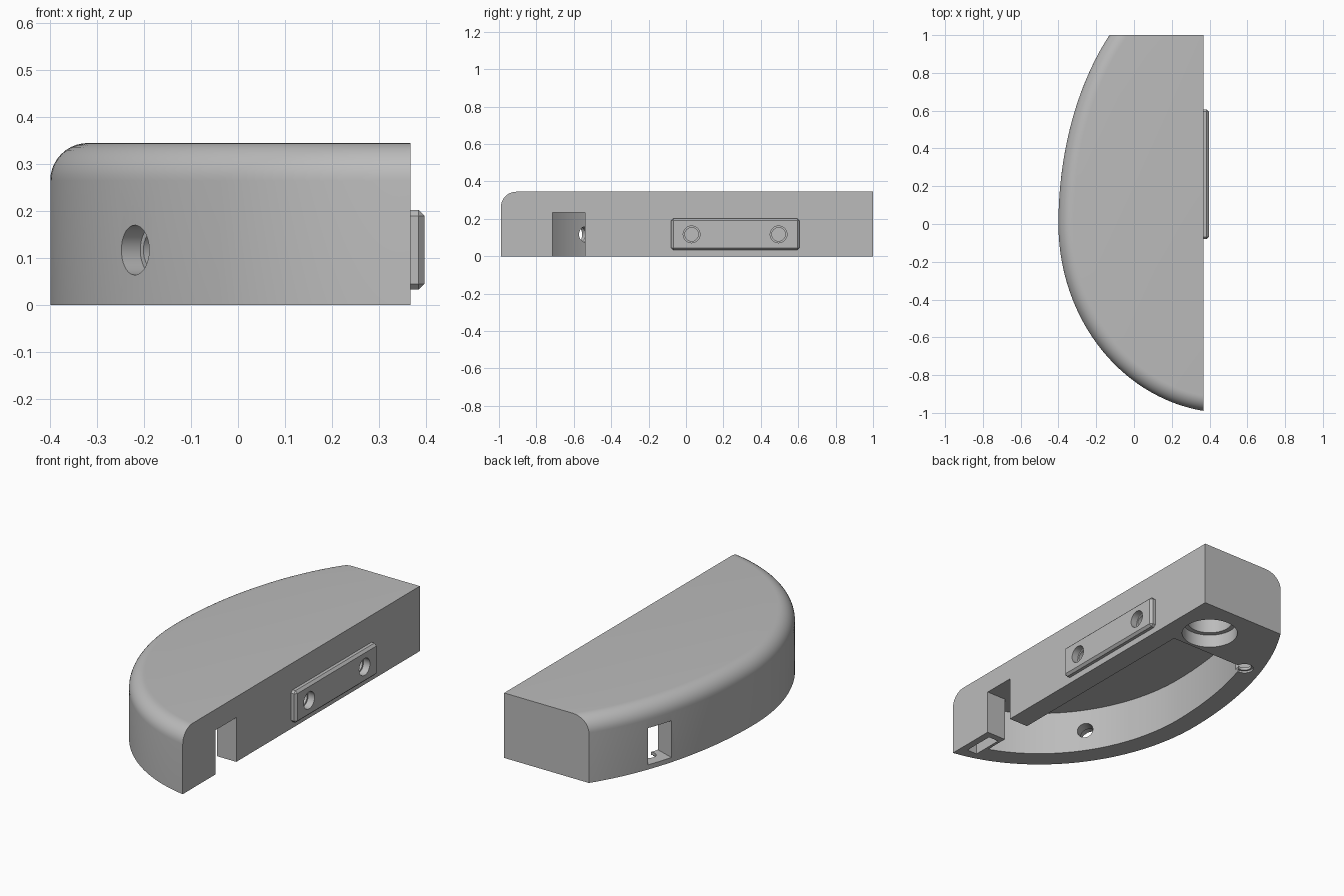
import bpy, bmesh, math
from mathutils import Vector

cube = bpy.data.objects.get("Cube")
if cube:
    bpy.data.objects.remove(cube, do_unlink=True)

FLAT_X, HEIGHT, FILLET = 0.368, 0.345, 0.08
WALL, CEILING = 0.11, 0.235

grey = bpy.data.materials.new("plain grey")
grey.use_nodes = True
grey.diffuse_color = (0.5, 0.5, 0.5, 1)
grey.node_tree.nodes["Principled BSDF"].inputs["Base Color"].default_value = (0.5, 0.5, 0.5, 1)


def finish(name, bm):
    bmesh.ops.recalc_face_normals(bm, faces=bm.faces)
    mesh = bpy.data.meshes.new(name)
    bm.to_mesh(mesh)
    bm.free()
    mesh.materials.append(grey)
    ob = bpy.data.objects.new(name, mesh)
    bpy.context.collection.objects.link(ob)
    return ob


def loft(name, rings):
    """Closed solid through equal-length rings of points."""
    bm = bmesh.new()
    loops = [[bm.verts.new(p) for p in ring] for ring in rings]
    n = len(loops[0])
    for a, b in zip(loops, loops[1:]):
        for i in range(n):
            j = (i + 1) % n
            bm.faces.new((a[i], a[j], b[j], b[i]))
    bm.faces.new(loops[0])
    bm.faces.new(loops[-1])
    return finish(name, bm)


def box(name, lo, hi):
    corners = [(lo[0], lo[1]), (hi[0], lo[1]), (hi[0], hi[1]), (lo[0], hi[1])]
    return loft(name, [[(x, y, z) for x, y in corners] for z in (lo[2], hi[2])])


def turned(name, origin, axis, profile, sides=40):
    """Round solid from (distance, radius) pairs along an axis."""
    axis = Vector(axis).normalized()
    u = axis.orthogonal().normalized()
    v = axis.cross(u)
    return loft(name, [[Vector(origin) + axis * d + r * (u * math.cos(t) + v * math.sin(t))
                        for t in (i * math.tau / sides for i in range(sides))]
                       for d, r in profile])


def combine(target, tool, operation="DIFFERENCE"):
    mod = target.modifiers.new("cut", "BOOLEAN")
    mod.operation, mod.object, mod.solver = operation, tool, "EXACT"
    with bpy.context.temp_override(object=target, active_object=target):
        bpy.ops.object.modifier_apply(modifier=mod.name)
    bpy.data.objects.remove(tool, do_unlink=True)


def outline(inset, z, steps=96):
    """Bowed outline, fuller at the front and longer at the back."""
    pts = []
    for i in range(steps + 1):
        t = math.radians(-90 + 155 * i / steps)
        b = 1.0 if t < 0 else 1.4
        p = Vector((0.5 - 0.9 * math.cos(t), b * math.sin(t), z))
        n = Vector((-math.cos(t) / 0.9, math.sin(t) / b, 0)).normalized()
        pts.append(p - n * inset)
    pts.append(Vector((0.5, pts[-1].y, z)))
    return pts


def edge_point(y, z):
    """Point on the curved side and its outward direction."""
    b = 1.0 if y < 0 else 1.4
    c = math.sqrt(1 - (y / b) ** 2)
    return Vector((0.5 - 0.9 * c, y, z)), Vector((-c / 0.9, y / b / b, 0)).normalized()


# Shell with a rounded upper edge along the bow
rings = [outline(0, 0)]
for k in range(11):
    a = math.pi / 2 * k / 10
    rings.append(outline(FILLET * (1 - math.cos(a)), HEIGHT - FILLET * (1 - math.sin(a))))
body = loft("bowed_shell", rings)
combine(body, box("trim", (-1, -1.2, -1), (FLAT_X, 1, 1)), "INTERSECT")

# Hollow underside
cavity = loft("cavity", [outline(WALL, -0.1), outline(WALL, CEILING)])
combine(cavity, box("cavity_trim", (-1, -1.2, -1), (0.255, 0.62, 1)), "INTERSECT")
combine(body, cavity)

# Cable slot in the flat side and small pocket beside it
combine(body, box("slot", (0.2, -0.715, -0.1), (0.5, -0.54, CEILING)))
combine(body, box("pocket", (0.27, -0.92, -0.1), (0.33, -0.75, 0.06)))

# Stepped round socket in the solid end
combine(body, turned("socket", (0.15, 0.776, 0), (0, 0, 1),
                     [(-0.1, 0.14), (0.07, 0.14), (0.07, 0.115), (0.2, 0.115)]))

# Screw hole through the bow
p, n = edge_point(-0.6, 0.117)
combine(body, turned("screw_hole", p, -n,
                     [(-0.1, 0.053), (0.05, 0.053), (0.05, 0.041), (0.25, 0.041)]))

# Window through the bow, leaving a thin sill with a countersunk hole
p, n = edge_point(0.645, 0)
side = Vector((-n.y, n.x, 0))
base = [p + n * d + side * s for d, s in ((0.1, -0.07), (0.1, 0.07), (-0.3, 0.07), (-0.3, -0.07))]
combine(body, loft("window", [[q + Vector((0, 0, z)) for q in base] for z in (0.025, 0.22)]))
combine(body, turned("sill_hole", p - n * 0.09, (0, 0, 1),
                     [(-0.05, 0.045), (0.01, 0.045), (0.01, 0.035), (0.1, 0.035)]))

# Raised mounting plate with chamfered edges
plate = box("mounting_plate", (FLAT_X, -0.08, 0.033), (0.397, 0.607, 0.202))
bm = bmesh.new()
bm.from_mesh(plate.data)
rim = [e for e in bm.edges if max(v.co.x for v in e.verts) > 0.39]
bmesh.ops.bevel(bm, geom=rim, offset=0.012, segments=1, affect="EDGES")
bm.to_mesh(plate.data)
bm.free()

# Two countersunk screw holes through plate and flat side
for y in (0.03, 0.495):
    for ob in (plate, body):
        combine(ob, turned("plate_hole", (0.45, y, 0.117), (-1, 0, 0),
                           [(0, 0.045), (0.09, 0.045), (0.09, 0.036), (0.25, 0.036)]))

for ob in (body, plate):
    bpy.ops.object.select_all(action="DESELECT")
    ob.select_set(True)
    bpy.context.view_layer.objects.active = ob
    bpy.ops.object.shade_smooth_by_angle(angle=math.radians(30))
